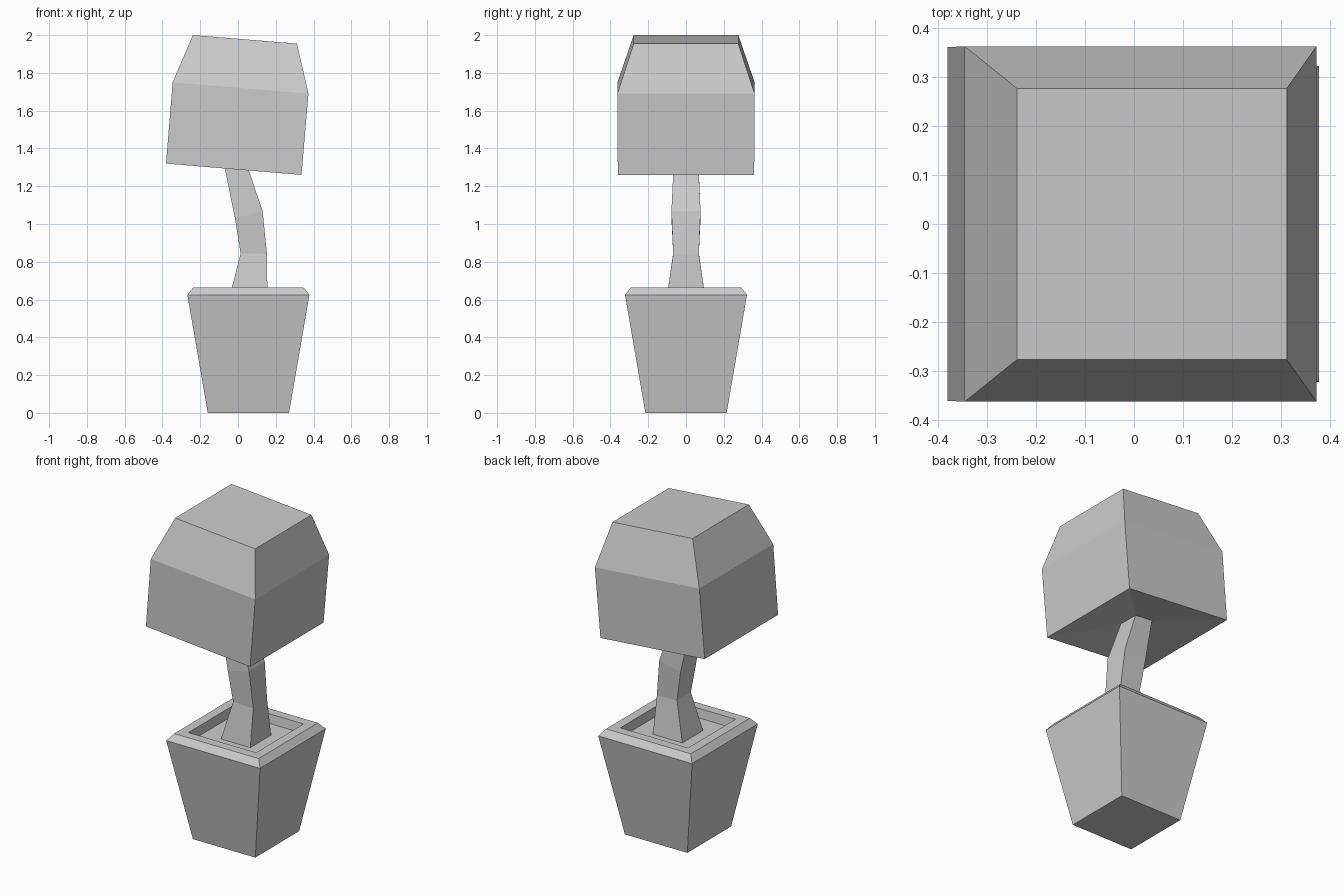
import bpy, bmesh

if "Cube" in bpy.data.objects:
    bpy.data.objects.remove(bpy.data.objects["Cube"])


def loft(name, rings, cap_start=True, cap_end=True):
    """Skin square rings given as (x_left, z_left, x_right, z_right, half_depth)."""
    bm = bmesh.new()
    loops = []
    for xl, zl, xr, zr, h in rings:
        corners = [(xl, -h, zl), (xr, -h, zr), (xr, h, zr), (xl, h, zl)]
        loops.append([bm.verts.new(c) for c in corners])
    for a, b in zip(loops, loops[1:]):
        for i in range(4):
            j = (i + 1) % 4
            bm.faces.new((a[i], a[j], b[j], b[i]))
    if cap_start:
        bm.faces.new(loops[0][::-1])
    if cap_end:
        bm.faces.new(loops[-1])
    bmesh.ops.recalc_face_normals(bm, faces=bm.faces)
    mesh = bpy.data.meshes.new(name)
    bm.to_mesh(mesh)
    bm.free()
    obj = bpy.data.objects.new(name, mesh)
    bpy.context.collection.objects.link(obj)
    return obj


# Tapered pot with bevelled rim and recessed soil: (half width, z)
POT_X = 0.055
pot_profile = [(0.215, 0.0), (0.323, 0.625), (0.291, 0.665),
               (0.233, 0.665), (0.225, 0.61)]
loft("pot", [(POT_X - h, z, POT_X + h, z, h) for h, z in pot_profile])

# Crooked trunk, ending at the underside of the crown
trunk_top = (-0.078, 1.335, 0.043, 1.325, 0.065)
loft("trunk", [(-0.046, 0.61, 0.156, 0.61, 0.102),
               (0.014, 0.845, 0.153, 0.84, 0.068),
               (-0.016, 1.03, 0.13, 1.07, 0.077),
               trunk_top], cap_start=False, cap_end=False)

# Tilted blocky crown with a slightly hollow underside
loft("crown", [trunk_top,
               (-0.381, 1.32, 0.336, 1.26, 0.361),
               (-0.346, 1.75, 0.373, 1.69, 0.363),
               (-0.239, 2.0, 0.312, 1.955, 0.277)])
